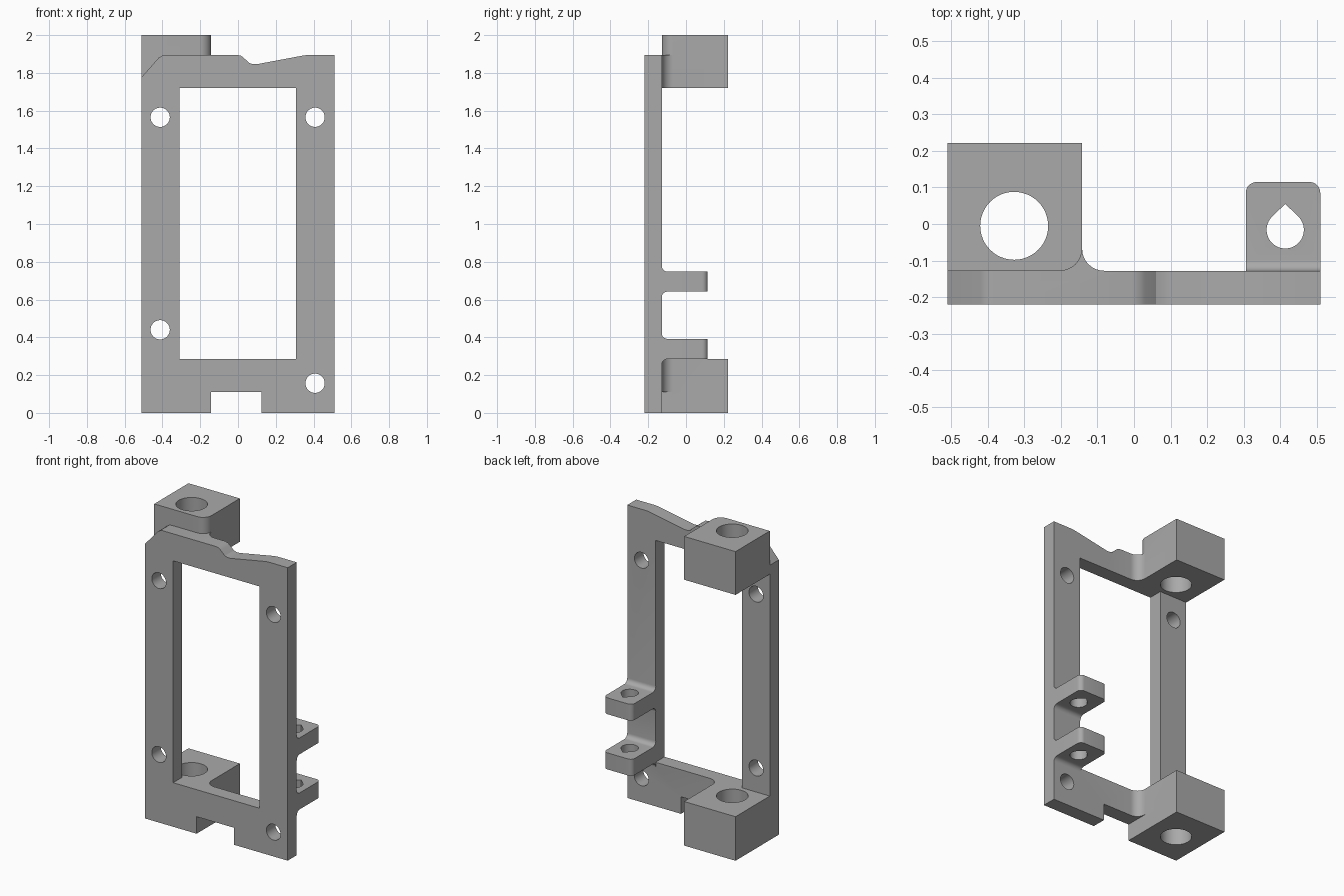
import bpy, bmesh
from math import sin, cos, radians

cube = bpy.data.objects.get("Cube")
if cube:
    bpy.data.objects.remove(cube)

grey = bpy.data.materials.new("grey")
grey.use_nodes = True
colour = (0.4, 0.4, 0.4, 1)
grey.diffuse_color = colour
grey.node_tree.nodes["Principled BSDF"].inputs["Base Color"].default_value = colour


def arc(cx, cy, r, start, end, n=8):
    angles = [radians(start + (end - start) * i / n) for i in range(n + 1)]
    return [(cx + r * cos(a), cy + r * sin(a)) for a in angles]


def circle(cx, cy, r, n=48):
    return arc(cx, cy, r, 0, 360, n)[:-1]


def rect(x0, y0, x1, y1):
    return [(x0, y0), (x1, y0), (x1, y1), (x0, y1)]


def prism(name, profile, axis, lo, hi):
    """Extrude a 2D profile along the named axis from lo to hi."""
    place = {"x": lambda a, b, t: (t, a, b),
             "y": lambda a, b, t: (a, t, b),
             "z": lambda a, b, t: (a, b, t)}[axis]
    bm = bmesh.new()
    rings = [[bm.verts.new(place(a, b, t)) for a, b in profile] for t in (lo, hi)]
    for ring in rings:
        bm.faces.new(ring)
    n = len(profile)
    for i in range(n):
        j = (i + 1) % n
        bm.faces.new((rings[0][i], rings[0][j], rings[1][j], rings[1][i]))
    bmesh.ops.recalc_face_normals(bm, faces=bm.faces)
    mesh = bpy.data.meshes.new(name)
    bm.to_mesh(mesh)
    bm.free()
    mesh.materials.append(grey)
    ob = bpy.data.objects.new(name, mesh)
    bpy.context.collection.objects.link(ob)
    return ob


def combine(target, other, operation):
    """Apply a boolean to the target and remove the other solid."""
    mod = target.modifiers.new("boolean", "BOOLEAN")
    mod.object, mod.operation, mod.solver = other, operation, "EXACT"
    bpy.context.view_layer.objects.active = target
    bpy.ops.object.modifier_apply(modifier=mod.name)
    bpy.data.objects.remove(other)


W, FRONT, BACK, REAR = 0.51, -0.22, -0.128, 0.222
SIDE, R = -0.142, 0.06          # inner side of the blocks, fillet radius
PLATE_TOP = 1.895

# Face plate with bottom notch, clipped corner and dipped top edge
outline = [(-W, 0), (SIDE, 0), (SIDE, 0.11), (0.125, 0.11), (0.125, 0), (W, 0),
           (W, PLATE_TOP), (0.37, PLATE_TOP), (0.34, 1.891), (0.1, 1.846),
           (0.08, 1.846), (0.06, 1.852), (0.03, 1.88), (0.015, 1.891),
           (-0.005, PLATE_TOP), (-0.385, PLATE_TOP), (-0.403, 1.891),
           (-0.42, 1.88), (-W, 1.778)]
bracket = prism("bracket", outline, "y", FRONT, BACK)
combine(bracket, prism("window_cutter", rect(-0.31, 0.285, 0.308, 1.72), "y", -0.4, 0.4), "DIFFERENCE")
for x, z in [(-0.412, 1.565), (0.408, 1.565), (-0.412, 0.44), (0.408, 0.157)]:
    combine(bracket, prism("screw_cutter", circle(x, z, 0.051), "y", -0.4, 0.4), "DIFFERENCE")

# Pivot blocks: filleted against the plate, plain or rounded beyond it
flared = [(-W, BACK), *arc(SIDE + R, BACK + R, R, 270, 180), (SIDE, REAR), (-W, REAR)]
rounded = [(-W, BACK), *arc(SIDE - R, BACK + R, R, -90, 0), (SIDE, REAR), (-W, REAR)]
plain = rect(-W, BACK, SIDE, REAR)
for name, profile, lo, hi in [("upper_block", flared, 1.72, PLATE_TOP),
                              ("upper_cap", rounded, PLATE_TOP, 2),
                              ("lower_block", flared, 0.11, 0.285),
                              ("lower_foot", plain, 0, 0.11)]:
    combine(bracket, prism(name, profile, "z", lo, hi), "UNION")

# Pair of rear tabs with small fillets above and below
X0, TIP, r = 0.306, 0.115, 0.03
tab = [(X0, BACK), (W, BACK), *arc(W - r, TIP - r, r, 0, 90), *arc(X0 + r, TIP - r, r, 90, 180)]
for lo, hi in [(0.285, 0.392), (0.642, 0.748)]:
    combine(bracket, prism("tab", tab, "z", lo, hi), "UNION")
    for z, s in ((lo, -1), (hi, 1)):
        fillet = [(BACK, z)] + arc(BACK + r, z + s * r, r, 180, 180 + s * 90)
        combine(bracket, prism("tab_fillet", fillet, "x", X0, W), "UNION")

# Vertical holes: round through the blocks, teardrop through the tabs
combine(bracket, prism("pivot_cutter", circle(-0.328, -0.005, 0.093), "z", -0.1, 2.1), "DIFFERENCE")
teardrop = arc(0.414, -0.016, 0.051, 135, 405, 36) + [(0.414, 0.055)]
combine(bracket, prism("tab_cutter", teardrop, "z", 0.2, 0.9), "DIFFERENCE")

# Smooth the curved walls, keep edges sharp
bpy.ops.object.select_all(action="DESELECT")
bracket.select_set(True)
bpy.context.view_layer.objects.active = bracket
bpy.ops.object.shade_smooth_by_angle(angle=radians(25))
